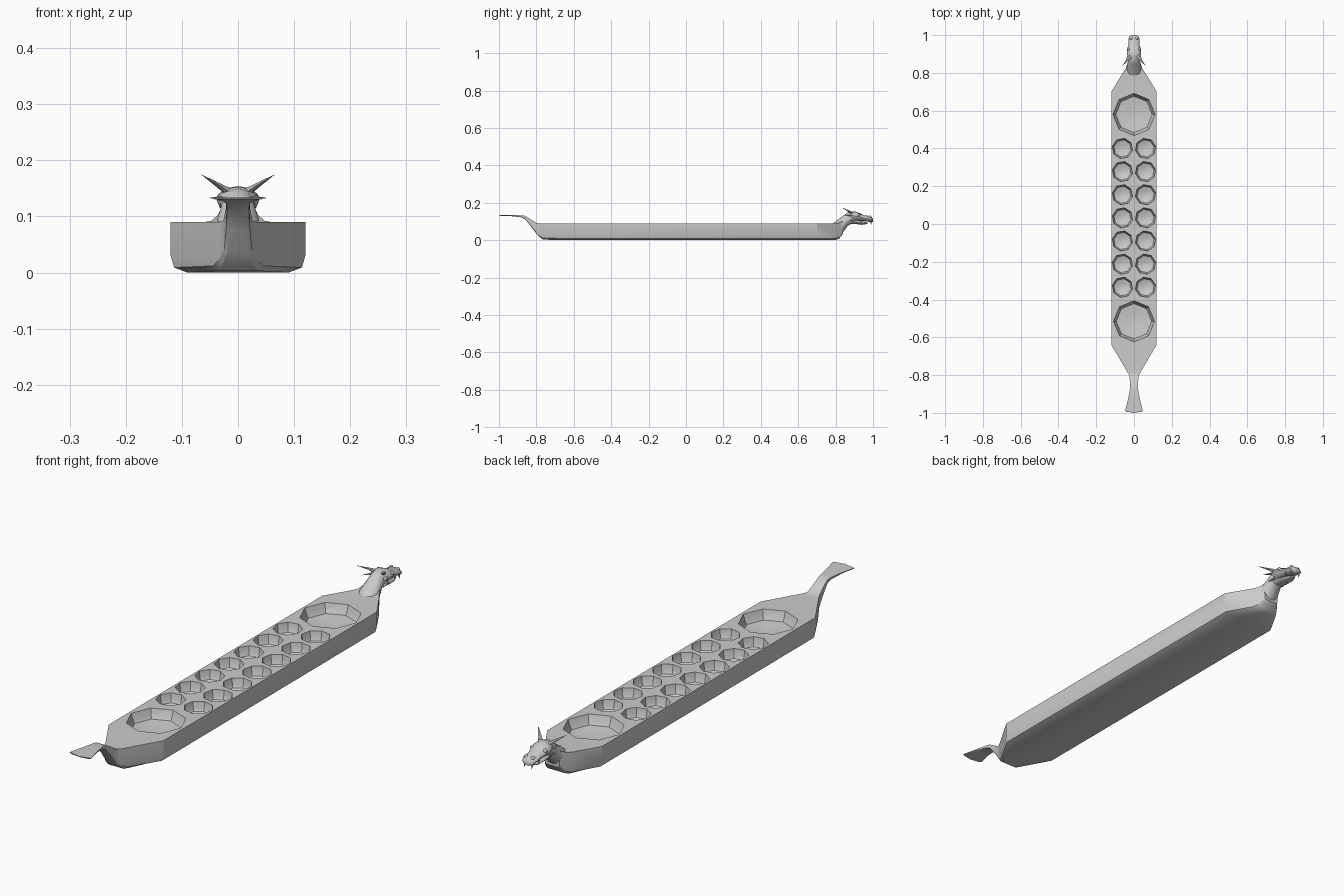
import bpy, bmesh, math
from mathutils import Vector, Matrix

if "Cube" in bpy.data.objects:
    bpy.data.objects.remove(bpy.data.objects["Cube"])


def make_object(name, bm, angle=35):
    bmesh.ops.recalc_face_normals(bm, faces=bm.faces)
    me = bpy.data.meshes.new(name)
    bm.to_mesh(me)
    bm.free()
    ob = bpy.data.objects.new(name, me)
    bpy.context.collection.objects.link(ob)
    smooth(ob, angle)
    return ob


def smooth(ob, angle):
    bpy.ops.object.select_all(action='DESELECT')
    ob.select_set(True)
    bpy.context.view_layer.objects.active = ob
    bpy.ops.object.shade_smooth_by_angle(angle=math.radians(angle))


def loft(bm, rings):
    loops = [[bm.verts.new(p) for p in r] for r in rings]
    for a, b in zip(loops, loops[1:]):
        n = len(a)
        for i in range(n):
            j = (i + 1) % n
            bm.faces.new((a[i], a[j], b[j], b[i]))
    bm.faces.new(loops[0])
    bm.faces.new(loops[-1])


def hull_ring(y, w, zb, zt, bow=0.0):
    d = min(0.03, 0.34 * (zt - zb))
    half = [(w, zt), (w, zb + d), (0.95 * w, zb + d * 0.3), (0.75 * w, zb)]
    pts = [(0, zt)] + half + [(0, zb)] + [(-x, z) for x, z in reversed(half)]
    return [(x, y - bow * (1 - (x / w) ** 2), z) for x, z in pts]


def oval_ring(y, z, w, h, n=12):
    return [(w * math.cos(2 * math.pi * i / n), y, z + h * math.sin(2 * math.pi * i / n))
            for i in range(n)]


def spike(name, base, tip, radius, flat=1.0, sides=6):
    base, tip = Vector(base), Vector(tip)
    d = tip - base
    bm = bmesh.new()
    m = (Matrix.Translation((base + tip) / 2) @ d.to_track_quat('Z', 'Y').to_matrix().to_4x4()
         @ Matrix.Diagonal((1, flat, 1, 1)))
    bmesh.ops.create_cone(bm, cap_ends=True, segments=sides, radius1=radius,
                          radius2=0, depth=d.length, matrix=m)
    return make_object(name, bm)


def oval_part(name, sections):
    bm = bmesh.new()
    loft(bm, [oval_ring(*s) for s in sections])
    return make_object(name, bm, 40)


# Long board with tapered ends, running into the rising tail and its fan
bm = bmesh.new()
sections = [(-0.99, .047, .131, .134, .01), (-0.93, .032, .128, .134), (-0.88, .022, .122, .133),
            (-0.86, .020, .112, .130), (-0.83, .022, .075, .112), (-0.80, .026, .035, .092),
            (-0.785, .035, .018, .09), (-0.765, .046, 0.003, .09), (-0.64, .12, 0, .09),
            (0.70, .12, 0, .09), (0.80, .06, 0, .09), (0.818, .048, .008, .092),
            (0.84, .033, .035, .105)]
loft(bm, [hull_ring(*s) for s in sections])
board = make_object("board", bm)

# Pit cutters: two large stores and two rows of seven small pits
bm = bmesh.new()


def pit(x, y, r, floor, turn):
    profile = [(1.0, .12), (1.0, .09), (.93, .062), (.84, .054), (.45, floor + .003), (.1, floor)]
    if r > 0.08:
        profile[2:4] = [(.93, .066), (.86, .053)]
    loft(bm, [[(x + s * r * math.cos(turn + i * math.pi / 4),
                y + s * r * math.sin(turn + i * math.pi / 4), z) for i in range(8)]
              for s, z in profile])


pit(0, 0.58, 0.112, .045, math.pi / 2)
pit(0, -0.515, 0.109, .045, math.pi / 2)
for k in range(7):
    for s in (-1, 1):
        pit(s * 0.061, 0.40 - k * 0.1225, 0.0545, .044, 0.2 * s)
cutter = make_object("pit_cutter", bm)
cutter.hide_render = True
mod = board.modifiers.new("pits", 'BOOLEAN')
mod.object = cutter
mod.operation = 'DIFFERENCE'
mod.solver = 'EXACT'
bpy.context.view_layer.objects.active = board
bpy.ops.object.modifier_apply(modifier=mod.name)
bpy.data.objects.remove(cutter)
smooth(board, 30)

# Carved neck, skull with snout, and lower jaw
oval_part("neck", [(0.785, .048, .05, .042), (0.815, .062, .046, .05), (0.845, .092, .036, .042),
                   (0.865, .113, .031, .037), (0.885, .120, .032, .032), (0.905, .120, .028, .025)])
oval_part("skull", [(0.865, .128, .022, .018), (0.88, .129, .033, .024), (0.905, .129, .038, .025),
                    (0.93, .124, .035, .020), (0.955, .117, .028, .015), (0.98, .114, .030, .016),
                    (0.993, .109, .025, .014), (1.0, .106, .012, .008)])
oval_part("jaw", [(0.88, .103, .028, .016), (0.92, .096, .026, .011),
                  (0.955, .091, .021, .007), (0.97, .091, .010, .004)])

# Horns, ears, cheek fins, eyes, nostrils and fangs, mirrored left to right
for side, s in (("left", -1), ("right", 1)):
    spike(side + "_horn_root", (s * .010, .895, .138), (s * .050, .850, .168), .013, .7)
    spike(side + "_horn", (s * .022, .884, .148), (s * .066, .833, .175), .010, .6)
    spike(side + "_ear", (s * .026, .888, .132), (s * .052, .848, .133), .010, .5)
    spike(side + "_cheek_fin", (s * .024, .895, .108), (s * .036, .862, .102), .010, .5)
    spike(side + "_fang", (s * .018, .986, .104), (s * .015, .992, .080), .005)
    spike(side + "_tooth", (s * .022, .955, .108), (s * .021, .957, .093), .005)
    for part, p, r in (("eye", (s * .029, .925, .134), .008),
                       ("nostril", (s * .015, .983, .124), .008)):
        bm = bmesh.new()
        bmesh.ops.create_uvsphere(bm, u_segments=8, v_segments=6, radius=r,
                                  matrix=Matrix.Translation(p))
        make_object(side + "_" + part, bm, 50)

# Beard under the jaw
spike("beard", (0, .945, .090), (0, .935, .080), .008, .6)
